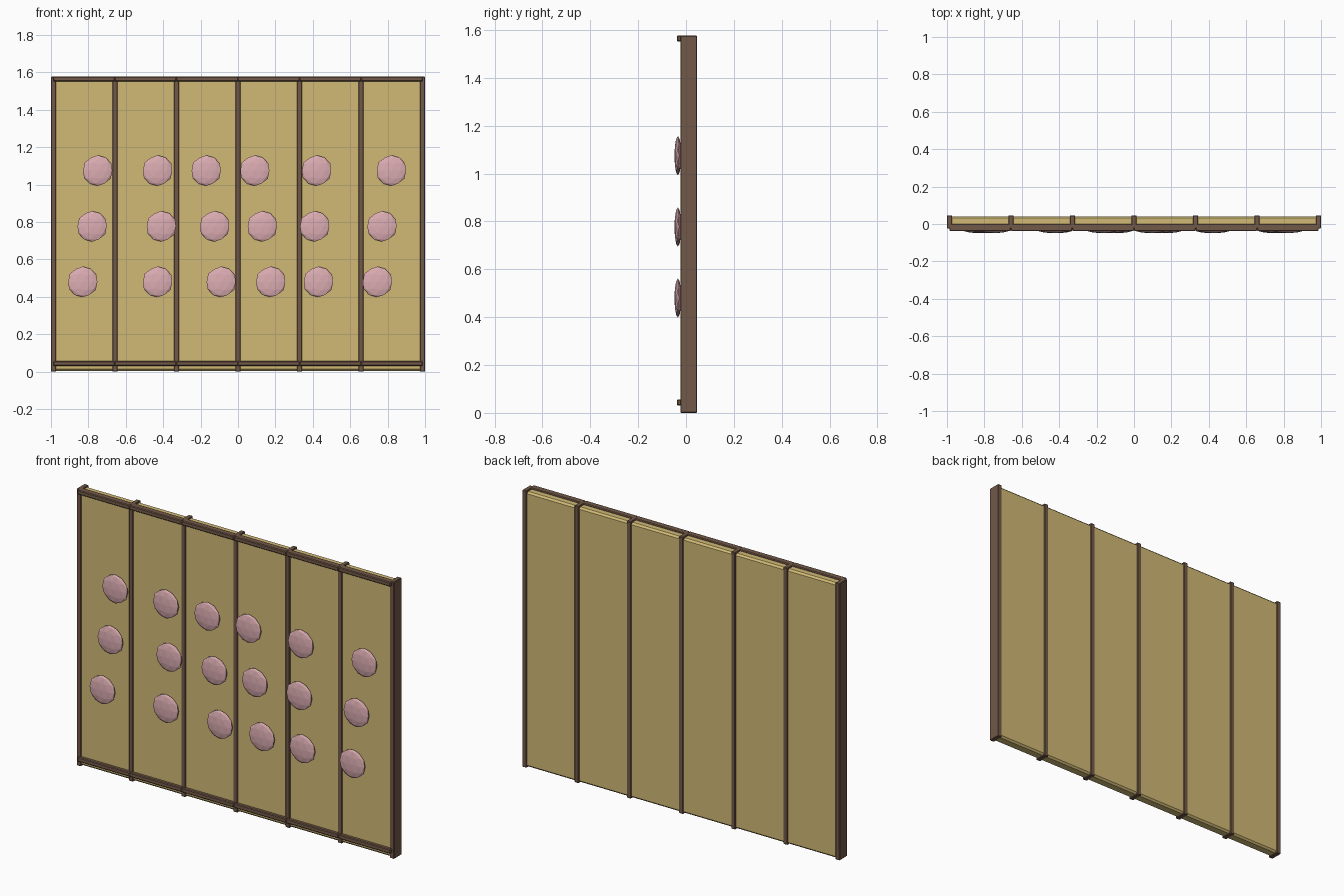
import bpy

if "Cube" in bpy.data.objects:
    bpy.data.objects.remove(bpy.data.objects["Cube"])

def material(name, rgb):
    m = bpy.data.materials.new(name)
    m.diffuse_color = (*rgb, 1)
    m.use_nodes = True
    m.node_tree.nodes["Principled BSDF"].inputs["Base Color"].default_value = m.diffuse_color
    return m

WOOD = material("dark_wood", (0.17, 0.10, 0.065))
GOLD = material("gold_paper", (0.64, 0.49, 0.18))
PINK = material("pink_blossom", (0.72, 0.42, 0.45))

def box(name, lo, hi, mat, bevel):
    bpy.ops.mesh.primitive_cube_add(size=1, location=[(a + b) / 2 for a, b in zip(lo, hi)])
    ob = bpy.context.object
    ob.name = name
    ob.scale = [b - a for a, b in zip(lo, hi)]
    bpy.ops.object.transform_apply(location=False, rotation=False, scale=True)
    ob.data.materials.append(mat)
    mod = ob.modifiers.new("bevel", 'BEVEL')
    mod.width = bevel
    mod.segments = 1
    return ob

N = 6
HEIGHT = 1.577
HALF_POST = 0.0135
END = 1 - HALF_POST
PITCH = 2 * END / N

# Upright posts between and beside the panels
for i in range(N + 1):
    x = -END + i * PITCH
    box("post", (x - HALF_POST, -0.024, 0), (x + HALF_POST, 0.046, HEIGHT), WOOD, 0.003)

# Paper panels, each with a top and a bottom rail
for i in range(N):
    x0 = -END + i * PITCH
    x1 = x0 + PITCH
    box("panel", (x0 + 0.004, -0.019, 0.004), (x1 - 0.004, 0.041, HEIGHT - 0.007), GOLD, 0.01)
    for z in (0.031, HEIGHT - 0.025):
        box("rail", (x0, -0.038, z), (x1, 0.0, z + 0.025), WOOD, 0.004)

# Flattened faceted blossoms in three rows
ROWS = {
    1.075: (-0.75, -0.43, -0.17, 0.09, 0.42, 0.82),
    0.777: (-0.78, -0.41, -0.125, 0.13, 0.41, 0.77),
    0.48: (-0.83, -0.43, -0.09, 0.175, 0.43, 0.745),
}
for z, xs in ROWS.items():
    for x in xs:
        bpy.ops.mesh.primitive_ico_sphere_add(subdivisions=2, radius=0.082, location=(x, -0.034, z))
        ob = bpy.context.object
        ob.name = "blossom"
        ob.scale = (1, 0.18, 1)
        ob.data.materials.append(PINK)
